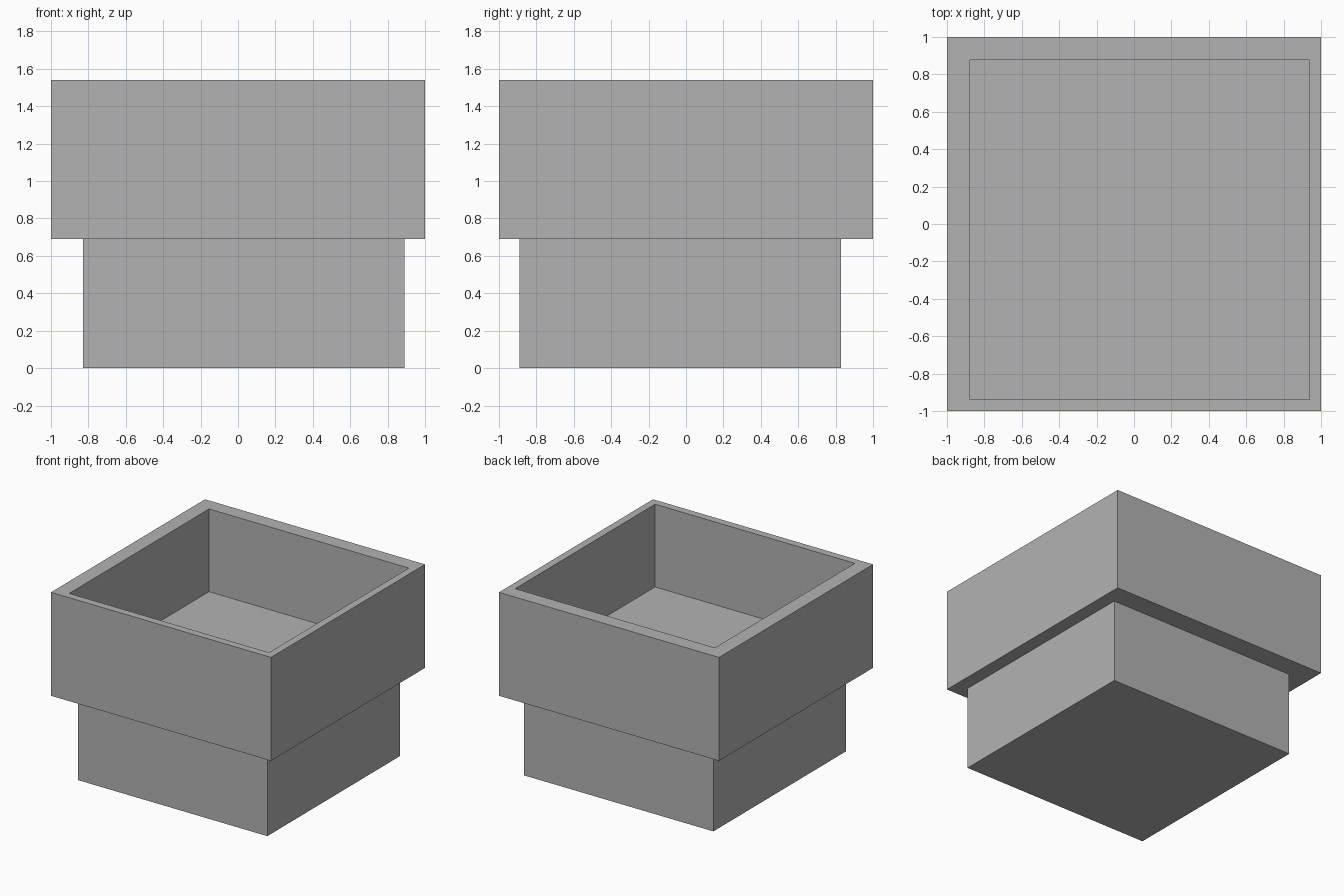
import bpy
import bmesh
from mathutils import Vector

cube = bpy.data.objects.get("Cube")
if cube:
    bpy.data.objects.remove(cube, do_unlink=True)

# Single flat grey
GREY = (0.45, 0.45, 0.45, 1.0)
grey = bpy.data.materials.new("plain_grey")
grey.use_nodes = True
grey.diffuse_color = GREY
grey.node_tree.nodes["Principled BSDF"].inputs["Base Color"].default_value = GREY


def add_box(bm, low, high):
    """Add an axis-aligned box between two corners; return its top face."""
    low, high = Vector(low), Vector(high)
    verts = bmesh.ops.create_cube(bm, size=1)["verts"]
    for v in verts:
        v.co = (low + high) / 2 + v.co * (high - low)
    faces = {f for v in verts for f in v.link_faces}
    return max(faces, key=lambda f: f.calc_center_median().z)


def finish(bm, name):
    bmesh.ops.recalc_face_normals(bm, faces=bm.faces)
    mesh = bpy.data.meshes.new(name)
    bm.to_mesh(mesh)
    bm.free()
    mesh.materials.append(grey)
    obj = bpy.data.objects.new(name, mesh)
    bpy.context.collection.objects.link(obj)


BASE_TOP, RIM, FLOOR = 0.69, 1.54, 0.86

# Base block, set slightly off centre
bm = bmesh.new()
add_box(bm, (-0.83, -0.89, 0), (0.89, 0.83, BASE_TOP))
finish(bm, "base_block")

# Open tray: inset the top into an off-centre rim, then push the floor down
bm = bmesh.new()
top = add_box(bm, (-1, -1, BASE_TOP), (1, 1, RIM))
bmesh.ops.inset_region(bm, faces=[top], thickness=0.13)
for v in top.verts:
    v.co.x += 0.03
    v.co.y -= 0.03
floor = bmesh.ops.extrude_discrete_faces(bm, faces=[top])["faces"][0]
for v in floor.verts:
    v.co.z = FLOOR
finish(bm, "open_tray")
